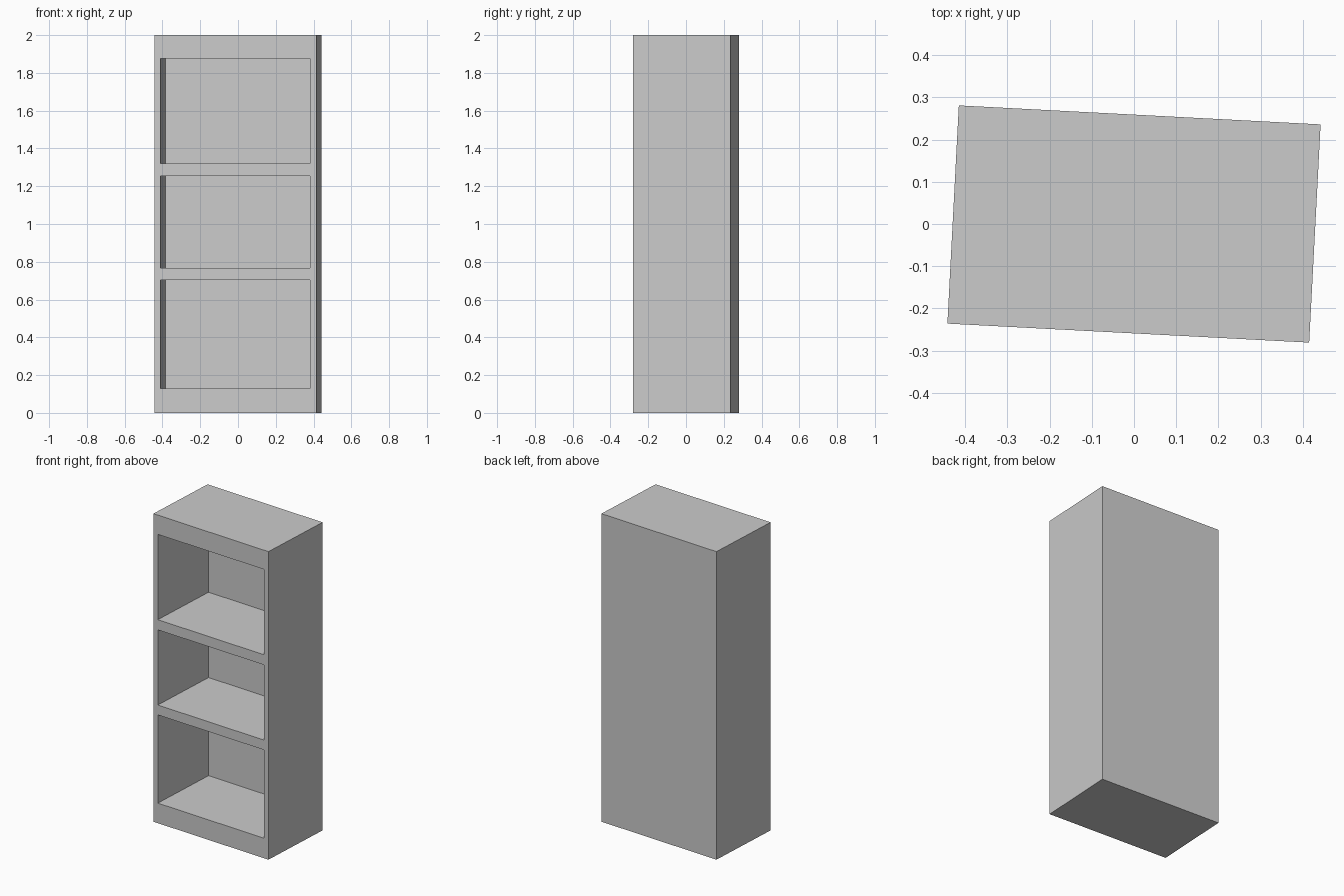
import bpy, bmesh
from math import radians
from mathutils import Matrix, Vector

if "Cube" in bpy.data.objects:
    bpy.data.objects.remove(bpy.data.objects["Cube"])

W, D, H = 0.859, 0.518, 2.0      # outer size
T = 0.033                        # side and back panel thickness
BAYS = [(0.13, 0.703), (0.767, 1.255), (1.321, 1.875)]  # opening heights
TURN = radians(-3)               # slight turn about z


def box(bm, lo, hi):
    lo, hi = Vector(lo), Vector(hi)
    m = Matrix.Translation((lo + hi) / 2) @ Matrix.Diagonal((*(hi - lo), 1))
    bmesh.ops.create_cube(bm, size=1, matrix=m)


def make_object(name, boxes):
    bm = bmesh.new()
    for lo, hi in boxes:
        box(bm, lo, hi)
    mesh = bpy.data.meshes.new(name)
    bm.to_mesh(mesh)
    bm.free()
    obj = bpy.data.objects.new(name, mesh)
    bpy.context.collection.objects.link(obj)
    obj.rotation_euler.z = TURN
    return obj


# Cabinet body
cabinet = make_object("bookcase", [((-W / 2, -D / 2, 0), (W / 2, D / 2, H))])

# Open shelf bays, cut from the front
cutter = make_object("bay_cutter", [
    ((-W / 2 + T, -D / 2 - 0.1, z0), (W / 2 - T, D / 2 - T, z1)) for z0, z1 in BAYS])
cutter.hide_render = True

cut = cabinet.modifiers.new("shelf_bays", 'BOOLEAN')
cut.operation = 'DIFFERENCE'
cut.solver = 'EXACT'
cut.object = cutter

# Bake the cut and drop the helper
bpy.context.view_layer.objects.active = cabinet
cabinet.select_set(True)
bpy.ops.object.modifier_apply(modifier=cut.name)
bpy.data.objects.remove(cutter)
